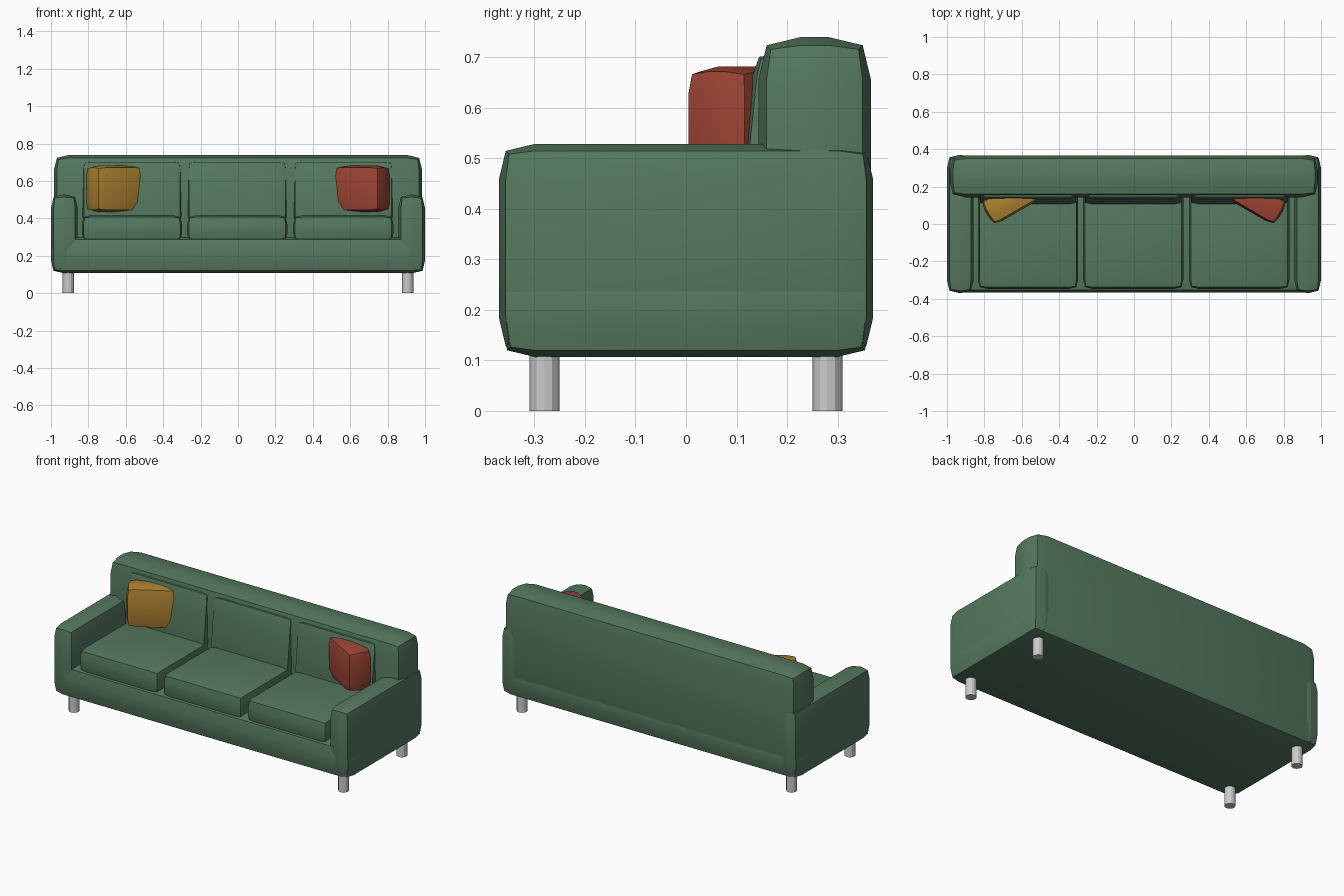
import bpy, math
from mathutils import Vector

if "Cube" in bpy.data.objects:
    bpy.data.objects.remove(bpy.data.objects["Cube"])


def material(name, rgb):
    m = bpy.data.materials.new(name)
    m.diffuse_color = (*rgb, 1)
    m.use_nodes = True
    m.node_tree.nodes["Principled BSDF"].inputs["Base Color"].default_value = m.diffuse_color
    return m


GREEN = material("green_fabric", (0.09, 0.19, 0.115))
YELLOW = material("mustard_fabric", (0.42, 0.22, 0.03))
RED = material("rust_fabric", (0.34, 0.06, 0.035))


def soft_box(name, lo, hi, bevel, mat, rot=(0, 0, 0)):
    """Padded box between two corners with rounded, slightly squared edges."""
    lo, hi = Vector(lo), Vector(hi)
    bpy.ops.mesh.primitive_cube_add(size=1, location=(lo + hi) / 2, rotation=rot)
    ob = bpy.context.object
    ob.name = name
    ob.scale = hi - lo
    bpy.ops.object.transform_apply(location=False, rotation=False, scale=True)
    mod = ob.modifiers.new("padding", 'BEVEL')
    mod.width = bevel
    mod.segments = 2
    mod.profile = 0.65
    mod.limit_method = 'NONE'
    bpy.ops.object.modifier_apply(modifier=mod.name)
    ob.data.materials.append(mat)
    bpy.ops.object.shade_smooth_by_angle(angle=math.radians(50))
    return ob


# Frame: base and backrest
soft_box("base", (-1, -0.367, 0.107), (1, 0.367, 0.30), 0.068, GREEN)
soft_box("backrest", (-0.985, 0.143, 0.15), (0.985, 0.366, 0.74), 0.085, GREEN)

# Arms, legs and throw pillows on each side
for side, s in (("left", -1), ("right", 1)):
    xs = sorted((s * 0.858, s * 0.999))
    soft_box(side + "_arm", (xs[0], -0.37, 0.115), (xs[1], 0.37, 0.528), 0.069, GREEN)

    for end, y in (("front", -0.28), ("back", 0.28)):
        bpy.ops.mesh.primitive_cylinder_add(vertices=12, radius=0.03, depth=0.12,
                                            location=(s * 0.907, y, 0.06))
        bpy.context.object.name = f"{side}_{end}_leg"

    soft_box(side + "_pillow", (s * 0.658 - 0.15, 0.055, 0.435),
             (s * 0.658 + 0.15, 0.205, 0.682), 0.055,
             YELLOW if s < 0 else RED, (0, 0, -s * math.radians(30)))

# Three seat cushions, each with a slightly reclined back cushion
for name, x in (("left", -0.567), ("middle", -0.004), ("right", 0.563)):
    soft_box(name + "_seat_cushion", (x - 0.268, -0.347, 0.27),
             (x + 0.268, 0.19, 0.417), 0.05, GREEN)
    soft_box(name + "_back_cushion", (x - 0.266, 0.119, 0.37),
             (x + 0.266, 0.239, 0.705), 0.045, GREEN, (math.radians(-6), 0, 0))
